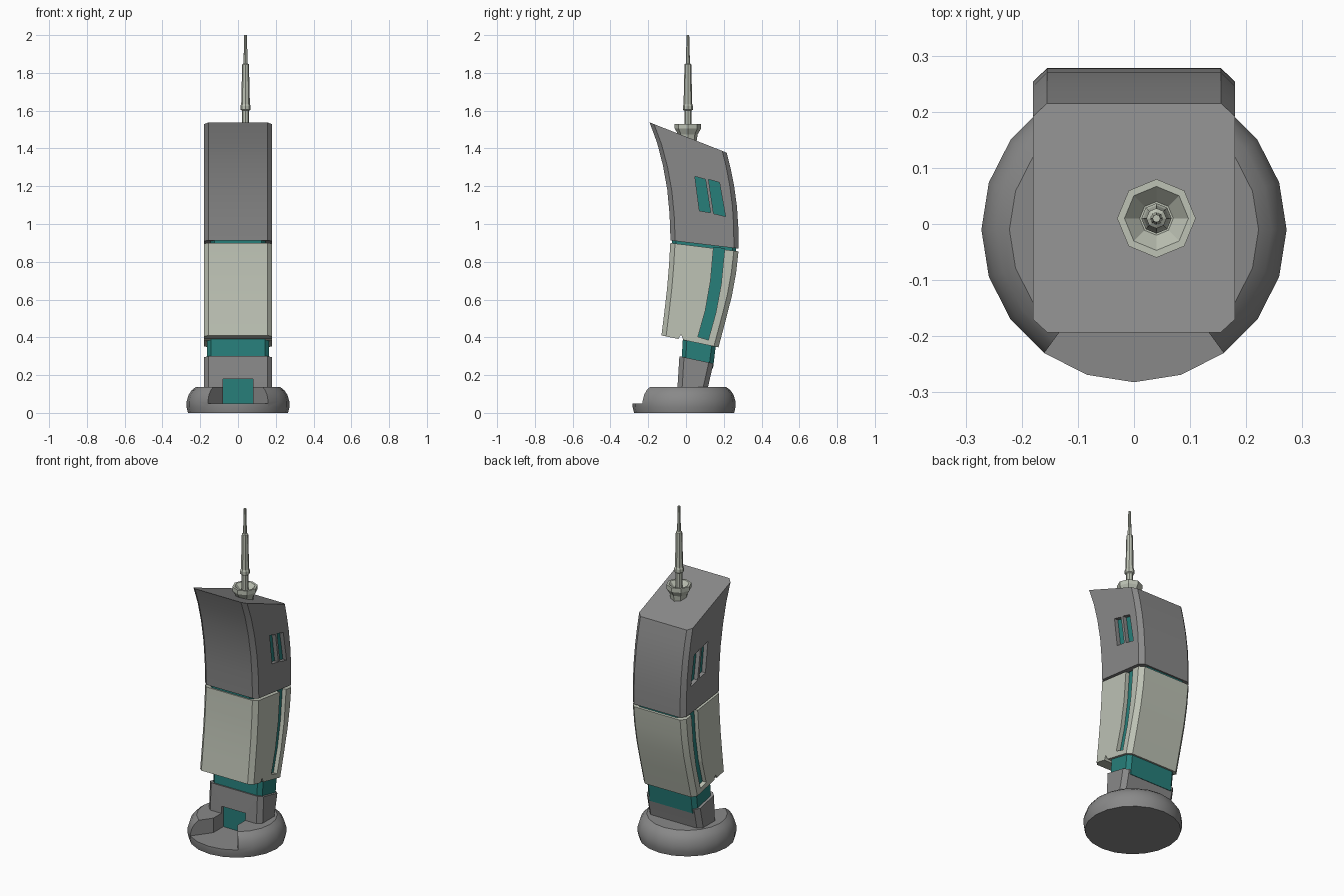
import bpy, bmesh, math

if "Cube" in bpy.data.objects:
    bpy.data.objects.remove(bpy.data.objects["Cube"])


def material(name, rgb):
    m = bpy.data.materials.new(name)
    m.diffuse_color = (*rgb, 1)
    m.use_nodes = True
    m.node_tree.nodes["Principled BSDF"].inputs["Base Color"].default_value = m.diffuse_color
    return m


GREY = material("grey", (0.25, 0.25, 0.25))
CREAM = material("cream", (0.51, 0.54, 0.46))
TEAL = material("teal", (0.02, 0.21, 0.195))


def make(name, verts, faces, mat, smooth=True):
    me = bpy.data.meshes.new(name)
    me.from_pydata(verts, [], faces)
    bm = bmesh.new()
    bm.from_mesh(me)
    bmesh.ops.recalc_face_normals(bm, faces=bm.faces)
    bm.to_mesh(me)
    bm.free()
    ob = bpy.data.objects.new(name, me)
    bpy.context.collection.objects.link(ob)
    me.materials.append(mat)
    if smooth:
        shade(ob)
    return ob


def activate(ob):
    bpy.ops.object.select_all(action='DESELECT')
    ob.select_set(True)
    bpy.context.view_layer.objects.active = ob


def shade(ob):
    activate(ob)
    bpy.ops.object.shade_smooth_by_angle(angle=math.radians(30))


def skin(rings, closed=False):
    """Faces joining equal-length rings, capped unless closed into a loop."""
    n, k = len(rings[0]), len(rings)
    verts = [p for r in rings for p in r]
    faces = [(i * n + j, i * n + (j + 1) % n,
              (i + 1) % k * n + (j + 1) % n, (i + 1) % k * n + j)
             for i in range(k if closed else k - 1) for j in range(n)]
    if not closed:
        faces += [tuple(range(n)), tuple(range((k - 1) * n, k * n))]
    return verts, faces


def tower(name, rows, hx, ch, mat):
    """Chamfered box lofted through rows of (front y, front z, back y, back z)."""
    rings = []
    for fy, fz, by, bz in rows:
        t = ch / math.hypot(by - fy, bz - fz)
        pts = [(-hx + ch, 0), (hx - ch, 0), (hx, t), (hx, 1 - t),
               (hx - ch, 1), (-hx + ch, 1), (-hx, 1 - t), (-hx, t)]
        rings.append([(x, fy + (by - fy) * s, fz + (bz - fz) * s) for x, s in pts])
    return make(name, *skin(rings), mat)


def lathe(name, profile, sides, cx, cy, mat, smooth):
    rings = [[(cx + r * math.cos(math.tau * i / sides),
               cy + r * math.sin(math.tau * i / sides), z) for i in range(sides)]
             for r, z in profile]
    return make(name, *skin(rings), mat, smooth)


def prism_x(name, yz, x0, x1, mat):
    return make(name, *skin([[(x, y, z) for y, z in yz] for x in (x0, x1)]), mat, False)


def cut(ob, cutter):
    m = ob.modifiers.new("cut", 'BOOLEAN')
    m.operation, m.solver, m.object = 'DIFFERENCE', 'EXACT', cutter
    activate(ob)
    bpy.ops.object.modifier_apply(modifier=m.name)
    bpy.data.objects.remove(cutter)


def recess(ob, name, yz, depth_x=0.152):
    """Recessed teal panel on both sides of a tower section."""
    for side, s in (("right", 1), ("left", -1)):
        cut(ob, prism_x("cutter", yz, s * depth_x, s * 0.3, GREY))
        prism_x(f"{name}_{side}", yz, s * (depth_x - 0.004), s * (depth_x + 0.003), TEAL)


# Round base with a notch for the entrance
base = lathe("base", [(0.265, 0), (0.272, 0.03), (0.272, 0.06), (0.262, 0.095),
                      (0.245, 0.12), (0.222, 0.138)], 20, 0, -0.01, GREY, False)
notch = [(-0.20, -0.285), (0.20, -0.285), (0.08, -0.12), (0.08, -0.02),
         (-0.08, -0.02), (-0.08, -0.12)]
cut(base, make("cutter", *skin([[(x, y, z) for x, y in notch] for z in (0.05, 0.3)]),
               GREY, False))
shade(base)

# Lower neck with recessed door
neck = tower("neck", [(-0.048, 0.04, 0.10, 0.04), (-0.045, 0.14, 0.115, 0.13),
                      (-0.035, 0.30, 0.145, 0.262)], 0.18, 0.025, GREY)
door = [(-0.1, 0.03), (-0.02, 0.03), (-0.02, 0.18), (-0.1, 0.18)]
cut(neck, prism_x("cutter", door, -0.08, 0.08, GREY))
prism_x("door", [(-0.026, 0.045), (-0.018, 0.045), (-0.018, 0.18), (-0.026, 0.18)],
        -0.08, 0.08, TEAL)

# Teal bands between the sections
tower("lower_band", [(-0.024, 0.27, 0.143, 0.235), (-0.015, 0.42, 0.16, 0.375)],
      0.165, 0.022, TEAL)
tower("upper_band", [(-0.073, 0.87, 0.265, 0.83), (-0.073, 0.935, 0.265, 0.895)],
      0.145, 0.02, TEAL)

# Middle section with curved side strips and a small lower nick
middle = tower("middle_section", [
    (-0.130, 0.410, 0.172, 0.347), (-0.115, 0.53, 0.210, 0.49),
    (-0.100, 0.66, 0.243, 0.62), (-0.090, 0.78, 0.265, 0.74),
    (-0.083, 0.900, 0.278, 0.855)], 0.18, 0.025, CREAM)
cut(middle, prism_x("cutter", [(-0.05, 0.37), (-0.005, 0.37), (-0.027, 0.415)],
                    -0.3, 0.3, CREAM))
recess(middle, "side_strip", [
    (0.063, 0.403), (0.118, 0.386), (0.158, 0.53), (0.186, 0.68), (0.205, 0.872),
    (0.146, 0.879), (0.130, 0.70), (0.102, 0.54)])
shade(middle)

# Upper section with sloped roof and paired side windows
upper = tower("upper_section", [
    (-0.082, 0.913, 0.278, 0.870), (-0.087, 1.05, 0.277, 0.98),
    (-0.099, 1.18, 0.270, 1.09), (-0.122, 1.31, 0.255, 1.20),
    (-0.153, 1.43, 0.236, 1.295), (-0.193, 1.538, 0.215, 1.378)], 0.18, 0.025, GREY)
recess(upper, "front_window", [(0.047, 1.252), (0.103, 1.236), (0.130, 1.060), (0.071, 1.070)])
recess(upper, "rear_window", [(0.119, 1.236), (0.177, 1.220), (0.209, 1.040), (0.146, 1.055)])
shade(upper)

# Roof mast: hollow cup and stepped spire
lathe("mast_cup", [(0.045, 1.43), (0.052, 1.475), (0.07, 1.505), (0.07, 1.53), (0.057, 1.53),
                   (0.03, 1.50)], 8, 0.04, 0.01, CREAM, False)
lathe("mast", [(0.019, 1.45), (0.019, 1.60), (0.027, 1.605), (0.027, 1.625), (0.023, 1.635),
               (0.018, 1.845), (0.011, 1.85), (0.007, 2.0)], 8, 0.04, 0.01, CREAM, False)
